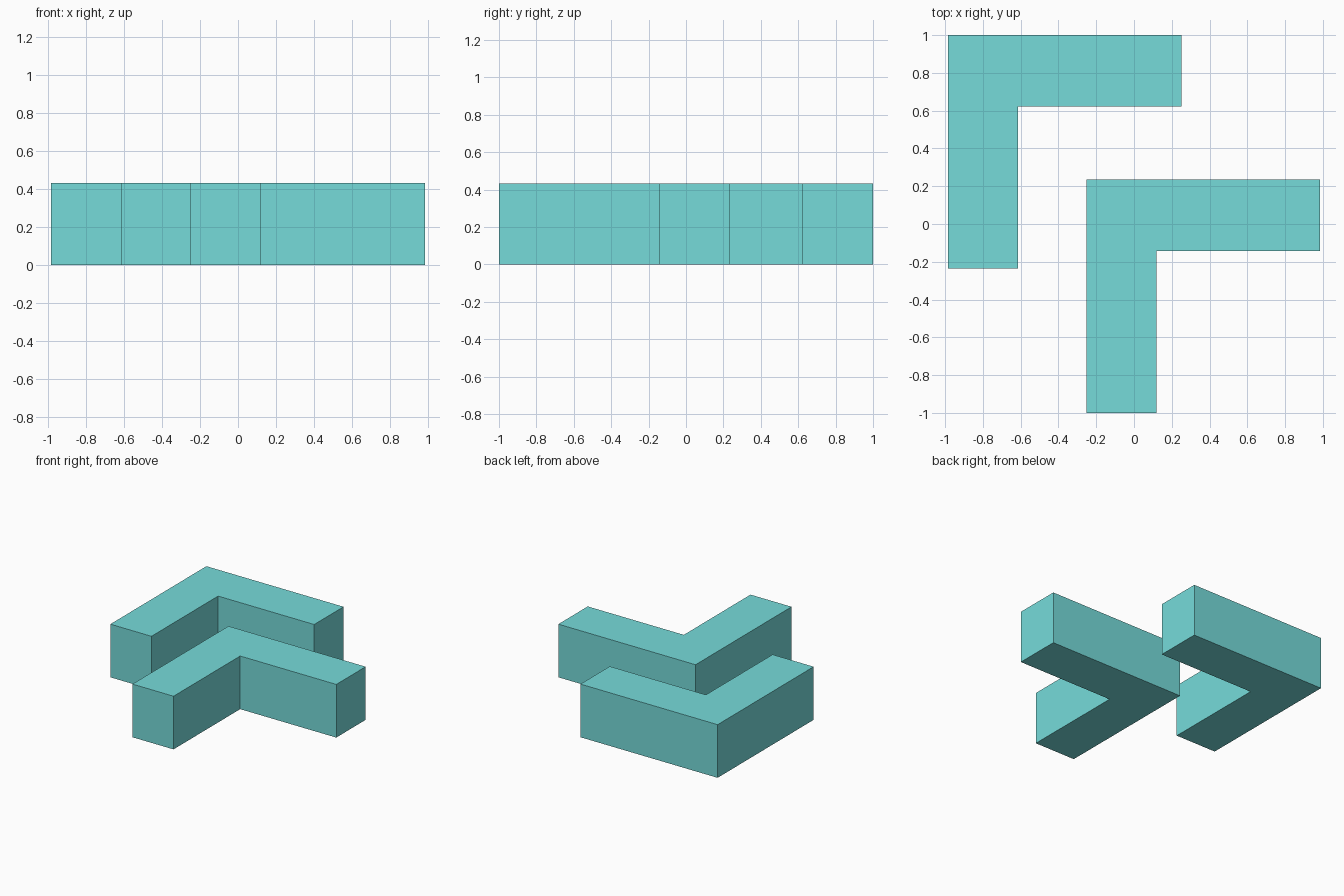
import bpy
import bmesh

if "Cube" in bpy.data.objects:
    bpy.data.objects.remove(bpy.data.objects["Cube"])

HEIGHT = 0.433

# Teal material shared by both parts
teal = bpy.data.materials.new("teal")
teal.diffuse_color = (0.18, 0.71, 0.70, 1.0)
teal.use_nodes = True
teal.node_tree.nodes["Principled BSDF"].inputs["Base Color"].default_value = teal.diffuse_color

# L-shaped profile, measured from its outer corner
ARM_X, ARM_Y = 1.236, 1.236
WIDTH_X, WIDTH_Y = 0.37, 0.378
PROFILE = [(0, 0), (0, -ARM_Y), (WIDTH_X, -ARM_Y),
           (WIDTH_X, -WIDTH_Y), (ARM_X, -WIDTH_Y), (ARM_X, 0)]


def corner_block(name, x, y):
    """Extrude the L profile upward from its outer corner at (x, y)."""
    bm = bmesh.new()
    base = bm.faces.new([bm.verts.new((x + px, y + py, 0)) for px, py in PROFILE])
    top = bmesh.ops.extrude_face_region(bm, geom=[base], use_keep_orig=True)
    verts = [v for v in top["geom"] if isinstance(v, bmesh.types.BMVert)]
    bmesh.ops.translate(bm, verts=verts, vec=(0, 0, HEIGHT))
    bmesh.ops.recalc_face_normals(bm, faces=bm.faces)
    mesh = bpy.data.meshes.new(name)
    bm.to_mesh(mesh)
    bm.free()
    mesh.materials.append(teal)
    obj = bpy.data.objects.new(name, mesh)
    bpy.context.collection.objects.link(obj)
    return obj


# Two identical angle blocks, stepped diagonally
corner_block("back_left_angle_block", -0.985, 1.0)
corner_block("front_right_angle_block", -0.251, 0.236)
